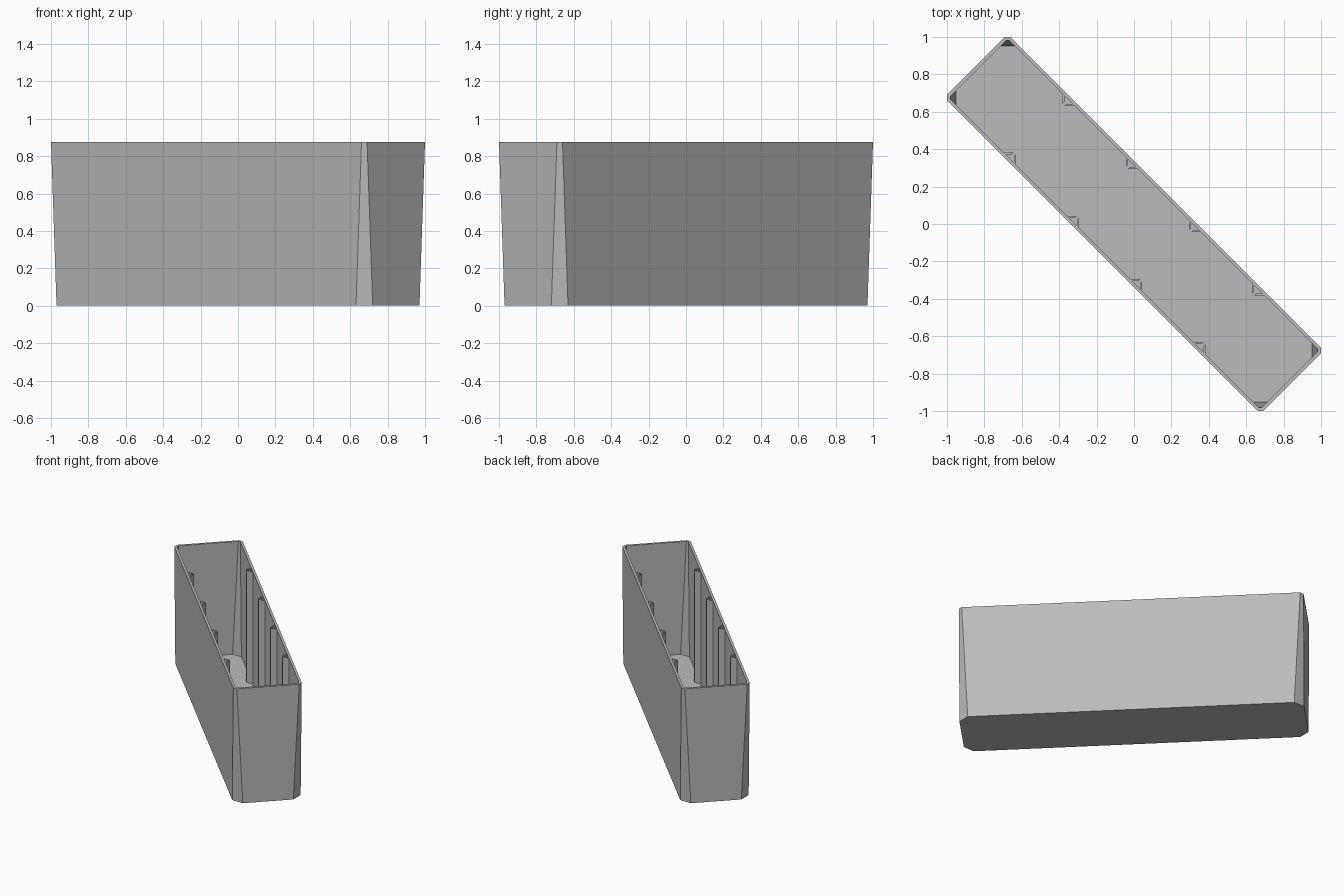
import bpy, bmesh, math
from mathutils import Matrix

cube = bpy.data.objects.get("Cube")
if cube:
    bpy.data.objects.remove(cube, do_unlink=True)

HEIGHT = 0.875
WALL = 0.018
HALF_LEN, HALF_WID = 1.195, 0.24
TURN = Matrix.Rotation(math.radians(-45), 4, 'Z')

grey = bpy.data.materials.new("plain_grey")
grey.use_nodes = True
colour = (0.5, 0.5, 0.5, 1)
grey.diffuse_color = colour
grey.node_tree.nodes["Principled BSDF"].inputs["Base Color"].default_value = colour


def finish(name, bm):
    bmesh.ops.recalc_face_normals(bm, faces=bm.faces)
    bm.transform(TURN)
    mesh = bpy.data.meshes.new(name)
    bm.to_mesh(mesh)
    bm.free()
    mesh.materials.append(grey)
    obj = bpy.data.objects.new(name, mesh)
    bpy.context.collection.objects.link(obj)


def ring(bm, inset, cut, z):
    """Rectangle with clipped corners, counter-clockwise."""
    a, b = HALF_LEN - inset, HALF_WID - inset
    quarter = [(a, b - cut), (a - cut, b)]
    pts = quarter + [(-x, y) for x, y in reversed(quarter)]
    pts += [(-x, -y) for x, y in pts]
    return [bm.verts.new((x, y, z)) for x, y in pts]


def bridge(bm, low, high):
    n = len(low)
    for i in range(n):
        j = (i + 1) % n
        bm.faces.new((low[i], low[j], high[j], high[i]))


# Open box whose corner bevels narrow toward the rim
bm = bmesh.new()
loops = [ring(bm, 0, 0.063, 0), ring(bm, 0, 0.021, HEIGHT),
         ring(bm, WALL, 0.012, HEIGHT), ring(bm, WALL, 0.052, WALL)]
for low, high in zip(loops, loops[1:]):
    bridge(bm, low, high)
bm.faces.new(loops[0])
bm.faces.new(loops[-1])
finish("open_box", bm)

# Pairs of slanted ribs that form divider slots on the long walls
REACH, THICK, GAP = 0.045, 0.014, 0.008
arm = [(REACH, 0), (GAP, REACH - GAP), (GAP, REACH - GAP - THICK), (REACH - THICK, 0)]
for wall, side in (("back", 1), ("front", -1)):
    bm = bmesh.new()
    for k in range(4):
        centre = (k - 1.5) * 0.478
        for flip in (1, -1):
            base = [bm.verts.new((centre + flip * u, side * (HALF_WID - WALL - h), WALL))
                    for u, h in arm]
            top = [bm.verts.new((v.co.x, v.co.y, HEIGHT - 0.004)) for v in base]
            bridge(bm, base, top)
            bm.faces.new(base)
            bm.faces.new(top)
    finish(wall + "_divider_ribs", bm)
